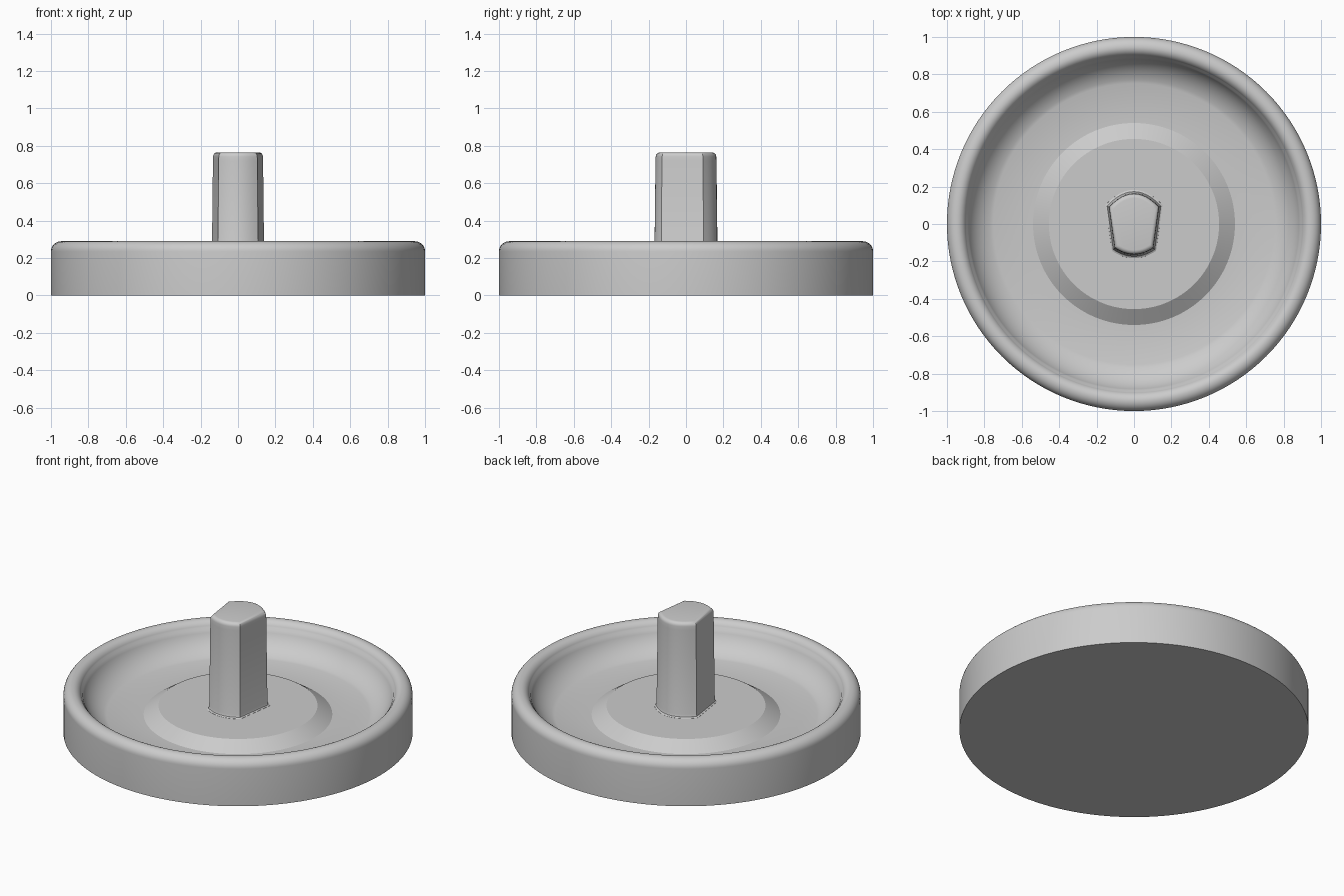
import bpy, bmesh, math
from mathutils import Vector

cube = bpy.data.objects.get("Cube")
if cube:
    bpy.data.objects.remove(cube, do_unlink=True)

grey = bpy.data.materials.new("plain grey")
grey.use_nodes = True
colour = (0.6, 0.6, 0.6, 1)
grey.diffuse_color = colour
grey.node_tree.nodes["Principled BSDF"].inputs["Base Color"].default_value = colour


def arc(cx, cz, rx, rz, start, end, steps):
    """Points along an elliptical arc, angles in degrees."""
    angles = [math.radians(start + (end - start) * i / steps) for i in range(steps + 1)]
    return [(cx + rx * math.cos(a), cz + rz * math.sin(a)) for a in angles]


def loft(name, rings):
    """Skin closed rings of equal length and cap both ends."""
    bm = bmesh.new()
    loops = [[bm.verts.new(p) for p in ring] for ring in rings]
    n = len(loops[0])
    for low, high in zip(loops, loops[1:]):
        for i in range(n):
            j = (i + 1) % n
            bm.faces.new((low[i], low[j], high[j], high[i]))
    bm.faces.new(loops[0][::-1])
    bm.faces.new(loops[-1])
    bmesh.ops.recalc_face_normals(bm, faces=bm.faces)
    mesh = bpy.data.meshes.new(name)
    bm.to_mesh(mesh)
    bm.free()
    mesh.materials.append(grey)
    obj = bpy.data.objects.new(name, mesh)
    bpy.context.collection.objects.link(obj)
    bpy.ops.object.select_all(action="DESELECT")
    obj.select_set(True)
    bpy.context.view_layer.objects.active = obj
    bpy.ops.object.shade_smooth_by_angle(angle=math.radians(28))
    return obj


# Dish: outer wall, rounded rim, curved bowl, floor and raised centre
SEGMENTS = 128
profile = [(1, 0)]
profile += arc(0.945, 0.235, 0.055, 0.055, 0, 90, 8)
profile += arc(0.945, 0.235, 0.05, 0.055, 100, 160, 6)
profile += arc(0.70, 0.31, 0.20, 0.20, -19, -75, 10)
profile += [(0.54, 0.115), (0.455, 0.171)]
rings = []
for r, z in profile:
    rings.append([(r * math.cos(2 * math.pi * i / SEGMENTS),
                   r * math.sin(2 * math.pi * i / SEGMENTS), z) for i in range(SEGMENTS)])
loft("dish", rings)


# Post: tapered wedge section with bowed front and back
def bow(half_width, y_corner, y_mid, steps=12):
    ts = [1 - 2 * i / steps for i in range(steps + 1)]
    return [Vector((half_width * t, y_mid + (y_corner - y_mid) * t * t)) for t in ts]


front = bow(0.105, -0.13, -0.165)
section = bow(0.136, 0.092, 0.165) + front[::-1]

# Heights and outline growth: foot fillet, straight sides, rounded top edge
levels = [(0.165, 0.018), (0.172, 0.017), (0.177, 0.008), (0.19, 0.004), (0.72, -0.002)]
levels += [(z, x) for x, z in arc(-0.025, 0.742, 0.022, 0.023, 0, 90, 5)]
rings = []
for z, grow in levels:
    rings.append([(p.x * (1 + grow / 0.14), p.y * (1 + grow / 0.16), z) for p in section])
loft("post", rings)
